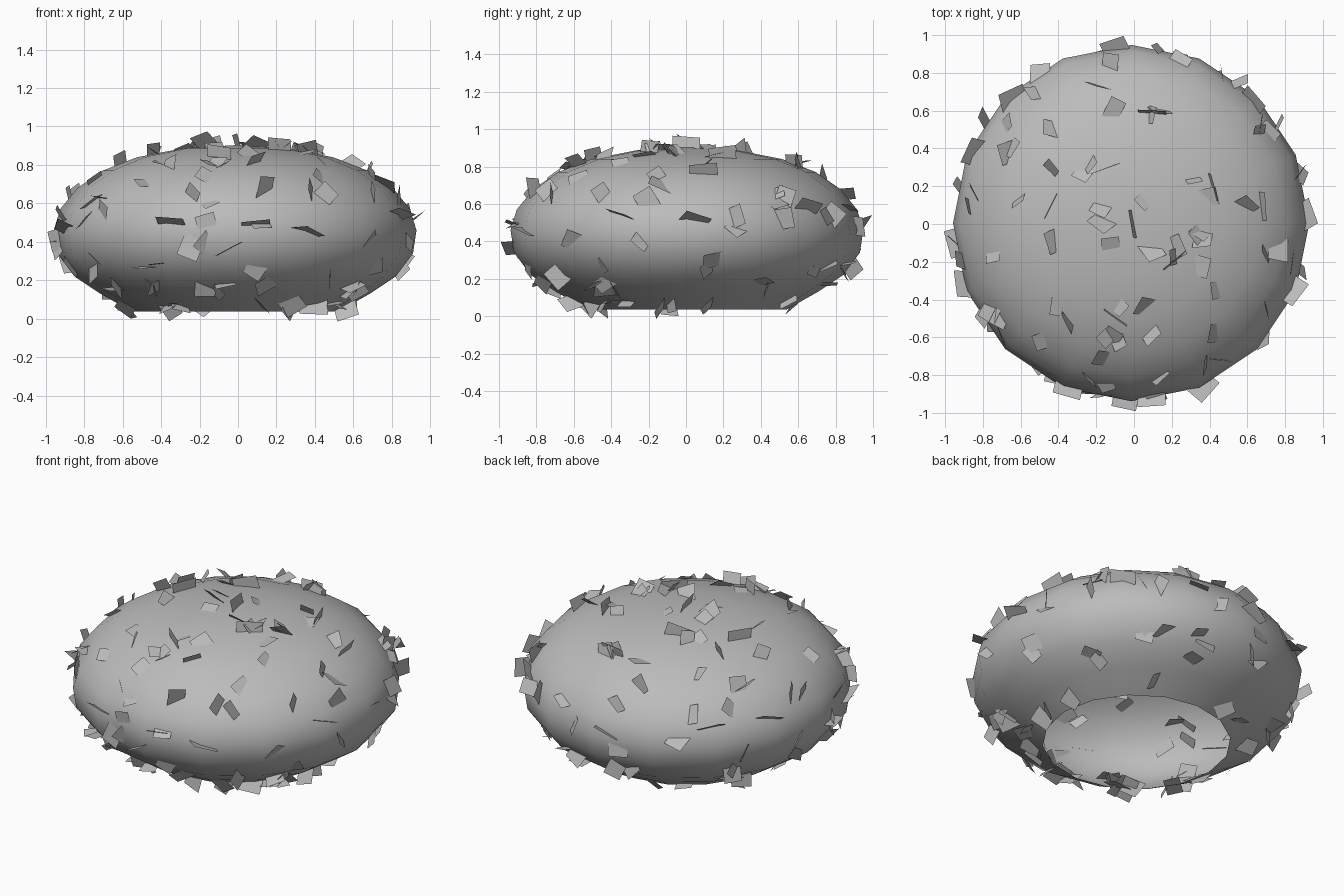
import bpy, bmesh, math, random
from mathutils import Vector, Matrix
from mathutils.bvhtree import BVHTree

if "Cube" in bpy.data.objects:
    bpy.data.objects.remove(bpy.data.objects["Cube"])

random.seed(11)
SEG = 16
CX, CY = -0.015, 0.005

grey = bpy.data.materials.new("stone grey")
grey.diffuse_color = (0.5, 0.5, 0.5, 1)
grey.use_nodes = True
grey.node_tree.nodes["Principled BSDF"].inputs["Base Color"].default_value = grey.diffuse_color


def finish(bm, name):
    mesh = bpy.data.meshes.new(name)
    bm.to_mesh(mesh)
    mesh.materials.append(grey)
    obj = bpy.data.objects.new(name, mesh)
    bpy.context.collection.objects.link(obj)
    return obj


# Bush body: flattened dome, lathed, open underneath
profile = [(0.535, 0.037), (0.70, 0.13), (0.835, 0.22), (0.925, 0.34),
           (0.943, 0.46), (0.91, 0.57), (0.82, 0.68), (0.69, 0.77),
           (0.51, 0.84), (0.27, 0.887)]
body = bmesh.new()
rings = []
for r, z in profile:
    rings.append([body.verts.new((CX + r * math.cos(2 * math.pi * i / SEG),
                                  CY + r * math.sin(2 * math.pi * i / SEG), z))
                  for i in range(SEG)])
for low, high in zip(rings, rings[1:]):
    for i in range(SEG):
        j = (i + 1) % SEG
        body.faces.new((low[i], low[j], high[j], high[i]))
top = body.verts.new((CX, CY, 0.903))
for i in range(SEG):
    body.faces.new((rings[-1][i], rings[-1][(i + 1) % SEG], top))
for f in body.faces:
    f.smooth = True
body.normal_update()
finish(body, "bush_body")

# Leaf cards: small rectangles tilted out of the body surface
leaves = bmesh.new()


def add_leaf(point, normal, tilt, spin, roll, lift, width, height):
    frame = normal.to_track_quat('Z', 'Y').to_matrix().to_4x4()
    m = (Matrix.Translation(point + normal * lift) @ frame
         @ Matrix.Rotation(spin, 4, 'Z') @ Matrix.Rotation(tilt, 4, 'X')
         @ Matrix.Rotation(roll, 4, 'Z'))
    corners = [(-width / 2, -height / 2), (width / 2, -height / 2),
               (width / 2, height / 2), (-width / 2, height / 2)]
    leaves.faces.new([leaves.verts.new(m @ Vector((x, y, 0))) for x, y in corners])


# Scattered leaves, spread evenly by area
faces = list(body.faces)
areas = [f.calc_area() for f in faces]
for f in random.choices(faces, areas, k=135):
    weights = [random.random() + 0.02 for _ in f.verts]
    point = sum((v.co * w for v, w in zip(f.verts, weights)), Vector()) / sum(weights)
    add_leaf(point, f.normal, math.radians(random.uniform(15, 65)),
             random.uniform(0, 2 * math.pi), random.uniform(-0.6, 0.6),
             random.uniform(-0.01, 0.012), random.uniform(0.08, 0.12),
             random.uniform(0.12, 0.16))

# Upright leaves along the outline
outline = [(-0.1, 0.95, 0.5), (-0.68, 0.72, 0.6), (-0.9, 0.42, 0.62),
           (-0.95, -0.1, 0.4), (-0.9, -0.32, 0.47), (-0.35, -0.88, 0.5),
           (-0.05, -0.95, 0.36), (0.1, -0.95, 0.5), (0.37, -0.87, 0.45),
           (0.86, -0.36, 0.55), (0.93, 0.05, 0.52), (0.65, 0.67, 0.6),
           (-0.45, 0.1, 0.9), (-0.15, 0.3, 0.9), (0.0, 0.0, 0.92),
           (0.22, -0.2, 0.9), (0.42, 0.2, 0.88), (0.7, 0.1, 0.8),
           (-0.1, -0.5, 0.86), (0.1, 0.6, 0.84), (0.4, -0.45, 0.05)]
tree = BVHTree.FromBMesh(body)
for p in outline:
    point, normal, _, _ = tree.find_nearest(Vector(p))
    add_leaf(point, normal, math.radians(random.uniform(70, 90)),
             random.uniform(-0.5, 0.5), random.uniform(-0.25, 0.25),
             0.0, 0.15, 0.12)
finish(leaves, "leaf_cards")
